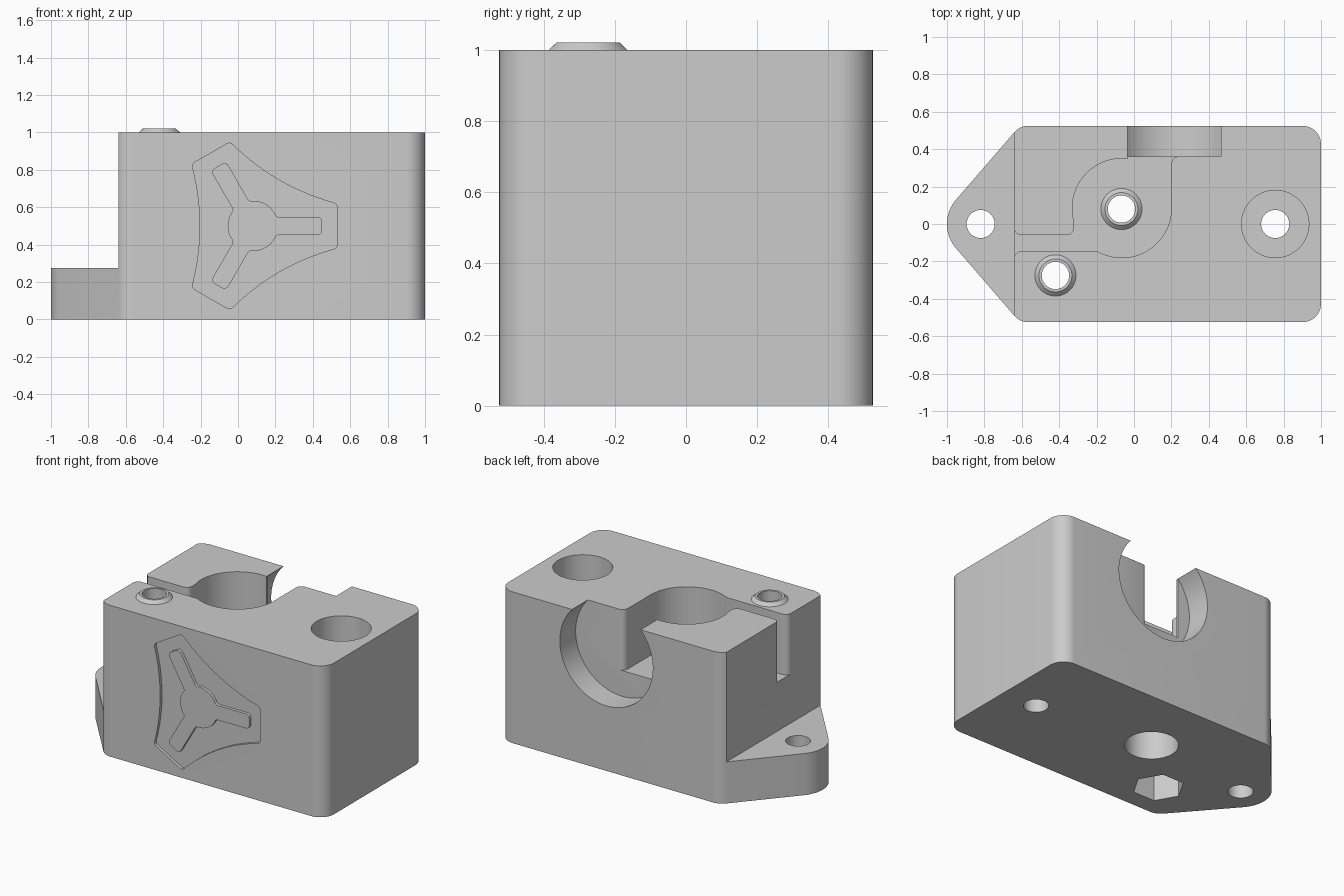
import bpy, bmesh, math
from mathutils import Vector, Matrix

cube = bpy.data.objects.get("Cube")
if cube:
    bpy.data.objects.remove(cube, do_unlink=True)

grey = bpy.data.materials.new("plain_grey")
grey.use_nodes = True
grey.diffuse_color = (0.604, 0.604, 0.604, 1)
grey.node_tree.nodes["Principled BSDF"].inputs["Base Color"].default_value = grey.diffuse_color

FRONT = Matrix.Rotation(math.pi / 2, 4, "X")   # outline (x, y) becomes (x, z)


def circle(cx, cy, r, n=64):
    return [(cx + r * math.cos(i * math.tau / n), cy + r * math.sin(i * math.tau / n)) for i in range(n)]


def rect(x0, y0, x1, y1):
    return [(x0, y0), (x1, y0), (x1, y1), (x0, y1)]


def rounded(corners, steps=8):
    """Outline from (x, y, radius) corners, each replaced by a tangent arc."""
    out = []
    for i, (x, y, r) in enumerate(corners):
        if r == 0:
            out.append((x, y))
            continue
        p = Vector((x, y))
        a = (Vector(corners[i - 1][:2]) - p).normalized()
        b = (Vector(corners[(i + 1) % len(corners)][:2]) - p).normalized()
        half = math.acos(max(-1, min(1, a.dot(b)))) / 2
        centre = p + (a + b).normalized() * (r / math.sin(half))
        start = p + a * (r / math.tan(half)) - centre
        sweep = math.pi - 2 * half
        if a.x * b.y - a.y * b.x > 0:
            sweep = -sweep
        for s in range(steps + 1):
            t = sweep * s / steps
            out.append((centre.x + start.x * math.cos(t) - start.y * math.sin(t),
                        centre.y + start.x * math.sin(t) + start.y * math.cos(t)))
    return out


def threefold(points, cx, cy):
    """Repeat (x, y, radius) points three times around a centre."""
    out = []
    for k in range(3):
        c, s = math.cos(k * math.tau / 3), math.sin(k * math.tau / 3)
        out += [(cx + x * c - y * s, cy + x * s + y * c, r) for x, y, r in points]
    return out


def finish(name, bm):
    bmesh.ops.recalc_face_normals(bm, faces=bm.faces)
    mesh = bpy.data.meshes.new(name)
    bm.to_mesh(mesh)
    bm.free()
    mesh.materials.append(grey)
    ob = bpy.data.objects.new(name, mesh)
    bpy.context.collection.objects.link(ob)
    return ob


def prism(name, outline, z0, z1, matrix=Matrix()):
    bm = bmesh.new()
    face = bm.faces.new([bm.verts.new((x, y, z0)) for x, y in outline])
    top = bmesh.ops.extrude_face_region(bm, geom=[face], use_keep_orig=True)["geom"]
    bmesh.ops.translate(bm, vec=(0, 0, z1 - z0), verts=[v for v in top if isinstance(v, bmesh.types.BMVert)])
    bm.transform(matrix)
    return finish(name, bm)


def activate(ob):
    bpy.ops.object.select_all(action="DESELECT")
    ob.select_set(True)
    bpy.context.view_layer.objects.active = ob


def cut(ob, outline, z0, z1, matrix=Matrix()):
    cutter = prism("cutter", outline, z0, z1, matrix)
    cutter.hide_render = True
    mod = ob.modifiers.new("cut", "BOOLEAN")
    mod.operation, mod.solver, mod.object = "DIFFERENCE", "EXACT", cutter
    activate(ob)
    bpy.ops.object.modifier_apply(modifier=mod.name)
    bpy.data.objects.remove(cutter, do_unlink=True)


def smooth(ob):
    activate(ob)
    bpy.ops.object.shade_smooth_by_angle(angle=math.radians(30))


# Block with pointed mounting flange
body = prism("housing_block", rounded([
    (1, -0.525, 0.1), (1, 0.525, 0.1), (-0.61, 0.525, 0.1),
    (-1.064, 0, 0.198), (-0.61, -0.525, 0.1)], 12), 0, 1)
cut(body, rect(-1.3, -0.8, -0.64, 0.8), 0.275, 1.3)

# Mounting screw holes and counterbore
cut(body, circle(-0.82, 0, 0.075), -0.1, 0.5)
cut(body, circle(0.755, 0, 0.075), -0.1, 0.5)
cut(body, circle(0.755, 0, 0.18), 0.275, 1.2)

# Round top pocket, side channel and passage to the back notch
cut(body, circle(-0.065, 0.085, 0.265, 96), 0.6, 1.2)
cut(body, rounded([
    (-0.7, 0.1, 0), (-0.641, 0.1, 0), (-0.641, -0.06, 0.04), (-0.32, -0.06, 0.04),
    (-0.32, 0.08, 0), (-0.065, 0.08, 0), (-0.065, -0.145, 0),
    (-0.641, -0.145, 0.04), (-0.641, -0.3, 0), (-0.7, -0.3, 0)]), 0.6, 1.2)
cut(body, rounded([
    (-0.035, 0.085, 0), (0.2, 0.085, 0), (0.2, 0.361, 0.04),
    (0.26, 0.361, 0), (0.26, 0.37, 0), (-0.035, 0.37, 0)]), 0.6, 1.2)
cut(body, circle(0.215, 0.77, 0.34, 96), -0.7, -0.36, FRONT)

# Vertical bores with round and hexagonal recesses underneath
for x, y, r, sides in ((-0.067, 0.08, 0.16, 64), (-0.42, -0.275, 0.155, 6)):
    cut(body, circle(x, y, 0.073), -0.1, 1.2)
    cut(body, circle(x, y, r, sides), -0.1, 0.3)

# Shallow concave-sided panel on the front
bend, reach, w = 0.237, 0.45, 0.118
p = Vector((reach, w))
q = Vector((-reach / 2 + w * 0.866, reach * 0.866 + w / 2))
c = Vector((bend / 2, bend * 0.866))
bow = [p * (1 - t) ** 2 + c * 2 * t * (1 - t) + q * t * t for t in (i / 10 for i in range(1, 10))]
panel = [(reach, -w, 0.025), (reach, w, 0.025)] + [(v.x, v.y, 0) for v in bow]
cut(body, rounded(threefold(panel, 0.08, 0.5), 4), 0.505, 0.6, FRONT)
smooth(body)

# Three-armed relief standing flush inside the panel
hub = [(0.135 * math.cos(math.radians(a)), 0.135 * math.sin(math.radians(a)), 0) for a in range(36, 85, 8)]
arm = [(0.126, -0.048, 0.02), (0.37, -0.048, 0.025), (0.37, 0.048, 0.025), (0.126, 0.048, 0.02)]
relief = prism("front_relief", rounded(threefold(arm + hub, 0.08, 0.5), 4), 0.5, 0.525, FRONT)
smooth(relief)

# Bevelled collars around the two bores
for name, x, y, z in (("pocket_collar", -0.067, 0.08, 0.6), ("top_collar", -0.42, -0.275, 1)):
    bm = bmesh.new()
    profile = [(0.073, -0.01), (0.11, -0.01), (0.11, 0), (0.088, 0.021), (0.073, 0.021)]
    verts = [bm.verts.new((r, 0, h)) for r, h in profile]
    edges = [bm.edges.new((verts[i - 1], verts[i])) for i in range(len(verts))]
    bmesh.ops.spin(bm, geom=verts + edges, axis=(0, 0, 1), cent=(0, 0, 0), angle=math.tau,
                   steps=64, use_merge=True)
    bmesh.ops.remove_doubles(bm, verts=bm.verts, dist=0.0005)
    bmesh.ops.translate(bm, vec=(x, y, z), verts=bm.verts)
    smooth(finish(name, bm))
